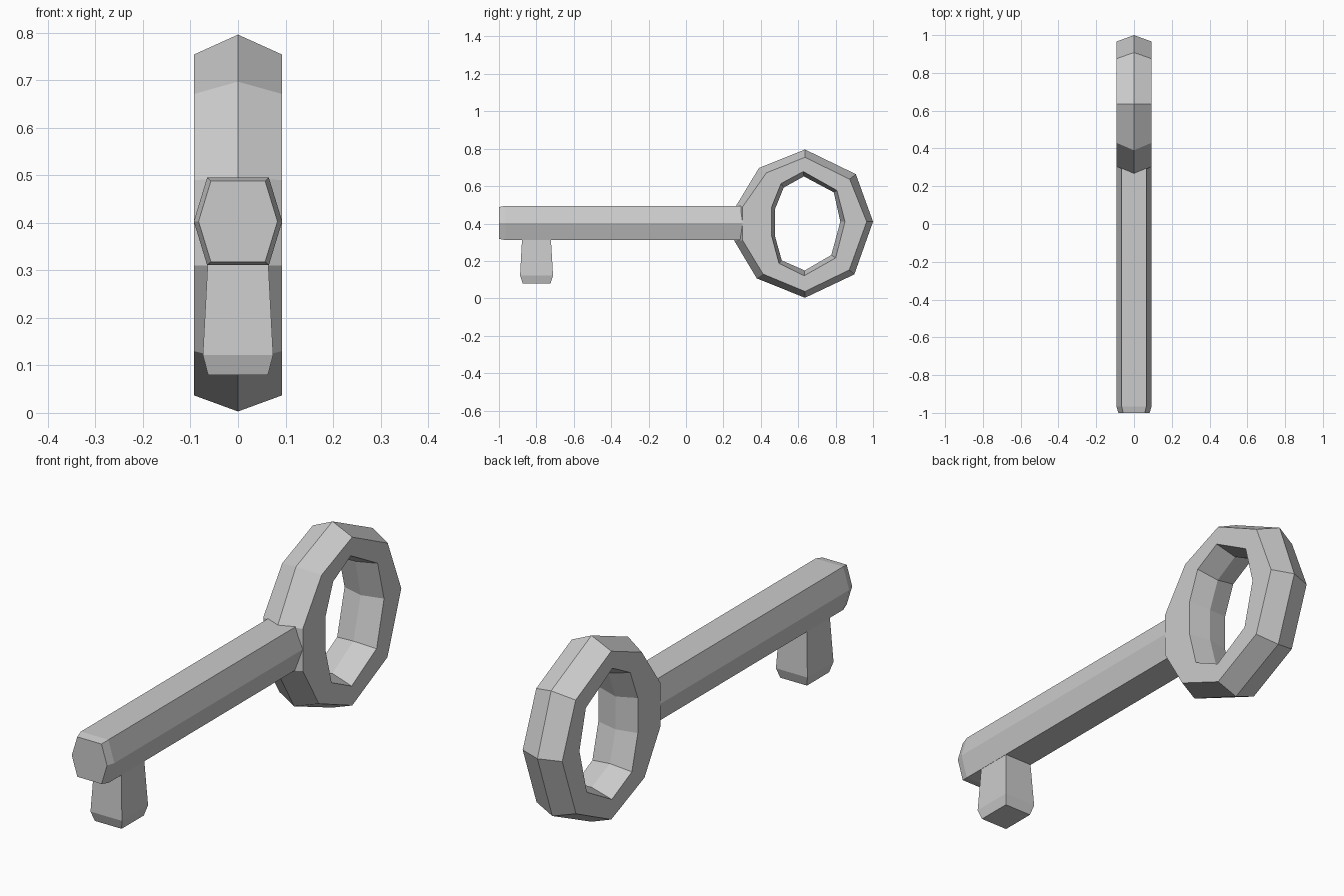
import bpy, bmesh

if "Cube" in bpy.data.objects:
    bpy.data.objects.remove(bpy.data.objects["Cube"])


def loft(name, loops, closed=False):
    """Skin equal-length loops of points; cap the ends or close into a ring."""
    bm = bmesh.new()
    rows = [[bm.verts.new(p) for p in loop] for loop in loops]
    n = len(rows[0])
    pairs = list(zip(rows, rows[1:]))
    if closed:
        pairs.append((rows[-1], rows[0]))
    else:
        bm.faces.new(rows[0])
        bm.faces.new(rows[-1])
    for a, b in pairs:
        for i in range(n):
            j = (i + 1) % n
            bm.faces.new((a[i], a[j], b[j], b[i]))
    bmesh.ops.recalc_face_normals(bm, faces=bm.faces)
    me = bpy.data.meshes.new(name)
    bm.to_mesh(me)
    bm.free()
    ob = bpy.data.objects.new(name, me)
    bpy.context.collection.objects.link(ob)
    return ob


# Handle ring: nine-sided profiles in y, z (ridges at x = 0, rims at the sides)
W = 0.093
outer_ridge = [(.636, .796), (.908, .664), (1.0, .41), (.90, .128), (.636, .003),
               (.378, .107), (.257, .31), (.268, .495), (.39, .697)]
outer_rim = [(.636, .754), (.875, .637), (.966, .41), (.873, .152), (.636, .037),
             (.412, .13), (.303, .31), (.303, .49), (.43, .671)]
inner_rim = [(.627, .678), (.807, .577), (.85, .41), (.80, .216), (.632, .121),
             (.497, .187), (.457, .337), (.457, .486), (.508, .614)]
inner_ridge = [(.63, .652), (.79, .567), (.825, .41), (.777, .232), (.635, .149),
               (.512, .203), (.475, .335), (.475, .475), (.522, .592)]


def at(x, pts):
    return [(x, y, z) for y, z in pts]


loft("handle_ring", [at(0, outer_ridge), at(W, outer_rim), at(W, inner_rim),
                     at(0, inner_ridge), at(-W, inner_rim), at(-W, outer_rim)], True)


# Shaft: hexagonal bar with a chamfered front end
def hexagon(y, w, t, h, zc=.403):
    return [(w, y, zc), (t, y, zc + h), (-t, y, zc + h),
            (-w, y, zc), (-t, y, zc - h), (t, y, zc - h)]


loft("shaft", [hexagon(-1, .083, .057, .085), hexagon(-.965, .093, .065, .092),
               hexagon(.31, .093, .065, .092)])


# Bit: tooth that flares downwards and has a chamfered foot
def rect(z, w, y0, y1):
    return [(-w, y0, z), (w, y0, z), (w, y1, z), (-w, y1, z)]


loft("bit", [rect(.33, .063, -.876, -.723), rect(.122, .074, -.887, -.711),
             rect(.08, .063, -.873, -.724)])
